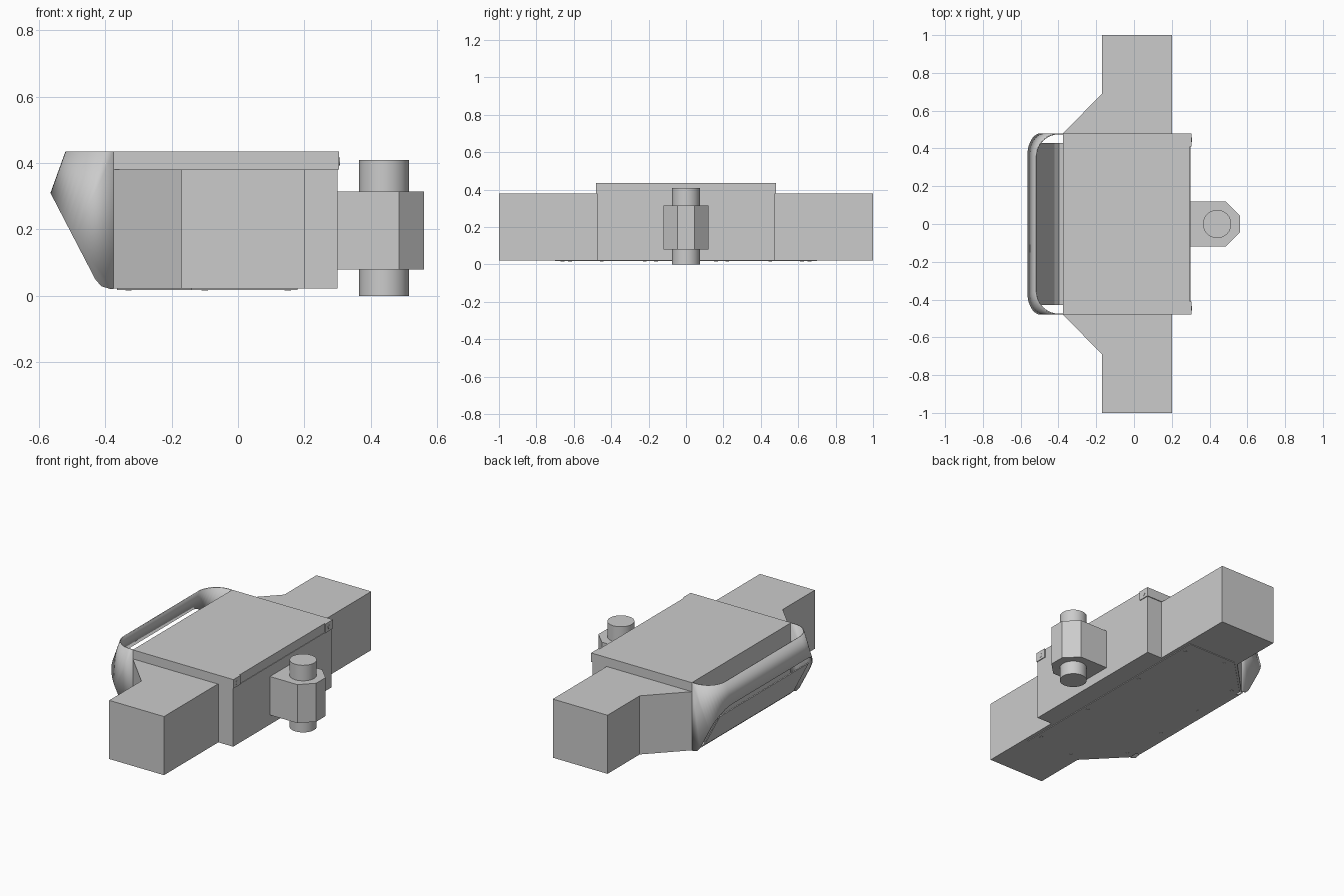
import bpy, bmesh, math

if "Cube" in bpy.data.objects:
    bpy.data.objects.remove(bpy.data.objects["Cube"])


def make_mesh(name, verts, faces):
    me = bpy.data.meshes.new(name)
    me.from_pydata(verts, [], faces)
    bm = bmesh.new()
    bm.from_mesh(me)
    bmesh.ops.recalc_face_normals(bm, faces=bm.faces)
    bm.to_mesh(me)
    bm.free()
    ob = bpy.data.objects.new(name, me)
    bpy.context.collection.objects.link(ob)
    return ob


def prism(name, outline, z0, z1):
    n = len(outline)
    verts = [(x, y, z) for z in (z0, z1) for x, y in outline]
    faces = [list(range(n))[::-1], list(range(n, 2 * n))]
    faces += [[i, (i + 1) % n, n + (i + 1) % n, n + i] for i in range(n)]
    return make_mesh(name, verts, faces)


def mirrored(half):
    """Close an outline given for y > 0 by mirroring it across y = 0."""
    return half + [(x, -y) for x, y in reversed(half)]


def cylinder(name, loc, r, depth, sides, rot=(0, 0, 0)):
    bpy.ops.mesh.primitive_cylinder_add(vertices=sides, radius=r, depth=depth,
                                        location=loc, rotation=rot)
    ob = bpy.context.object
    ob.name = name
    bpy.ops.object.shade_smooth_by_angle()
    return ob


# Main housing with side wings
prism("housing", mirrored([(0.30, 0.475), (0.20, 0.475), (0.20, 1.0), (-0.17, 1.0),
                           (-0.17, 0.69), (-0.375, 0.48)]), 0.022, 0.38)

# Top deck
prism("top_deck", mirrored([(0.297, 0.48), (-0.375, 0.48)]), 0.38, 0.435)

# Deck corner tabs with bolt heads
for s in (-1, 1):
    prism("deck_tab", [(0.295, s * 0.41), (0.305, s * 0.41),
                       (0.305, s * 0.48), (0.295, s * 0.48)], 0.38, 0.435)
    cylinder("tab_bolt", (0.305, s * 0.445, 0.405), 0.012, 0.004, 12, (0, math.pi / 2, 0))

# Belly plate with rivets
prism("belly_plate", mirrored([(0.18, 0.70), (-0.14, 0.70), (-0.365, 0.475)]), 0.018, 0.023)
for s in (-1, 1):
    for x, y in ((0.15, 0.22), (0.15, 0.62), (-0.10, 0.66), (-0.33, 0.45), (-0.33, 0.16)):
        cylinder("belly_rivet", (x, s * y, 0.018), 0.010, 0.004, 10)

# Wrap-around nose guard: slanted wall with round corners, cut by a sloping plane
N, R, CX, CY = 10, 0.12, -0.40, 0.36
arc = [(CX - R * math.sin(a), CY + R * math.cos(a))
       for a in (i * math.pi / 2 / N for i in range(N + 1))]
verts, faces = [], []
for x, y in mirrored(arc):
    z = (-0.2475 - x) / 0.879
    verts += [(x, y, 0.435), (x - 0.36 * (0.435 - z), y, z)]
for i in range(len(verts) // 2 - 1):
    faces.append([2 * i, 2 * i + 1, 2 * i + 3, 2 * i + 2])
cheek = [(-0.43, 0.05), (-0.412, 0.029), (-0.385, 0.021), (-0.375, 0.021), (-0.375, 0.435)]
for top, s in ((0, 1), (len(verts) - 2, -1)):
    base = len(verts)
    verts += [(x, s * 0.48, z) for x, z in cheek]
    faces.append([top, top + 1] + list(range(base, base + len(cheek))))
guard = make_mesh("nose_guard", verts, faces)
for p in guard.data.polygons:
    p.use_smooth = True
# outward normals so the thickness goes inwards
if guard.data.polygons[N].normal.x > 0:
    guard.data.flip_normals()
mod = guard.modifiers.new("thickness", "SOLIDIFY")
mod.thickness = 0.006
mod.offset = -1
bpy.context.view_layer.objects.active = guard
bpy.ops.object.select_all(action='DESELECT')
guard.select_set(True)
bpy.ops.object.shade_smooth_by_angle()

# Sloping panel inside the nose guard
prof = [(-0.374, 0.022), (-0.40, 0.025), (-0.425, 0.048), (-0.53, 0.250),
        (-0.525, 0.253), (-0.42, 0.052), (-0.398, 0.030), (-0.374, 0.027)]
n = len(prof)
panel = make_mesh("nose_panel", [(x, y, z) for y in (-0.43, 0.43) for x, z in prof],
                  [list(range(n)), list(range(n, 2 * n))] +
                  [[i, (i + 1) % n, n + (i + 1) % n, n + i] for i in range(n)])

# Pivot block and pin
prism("pivot_block", mirrored([(0.29, 0.12), (0.485, 0.12), (0.56, 0.045)]), 0.08, 0.315)
cylinder("pivot_pin", (0.44, 0, 0.205), 0.075, 0.41, 24)
